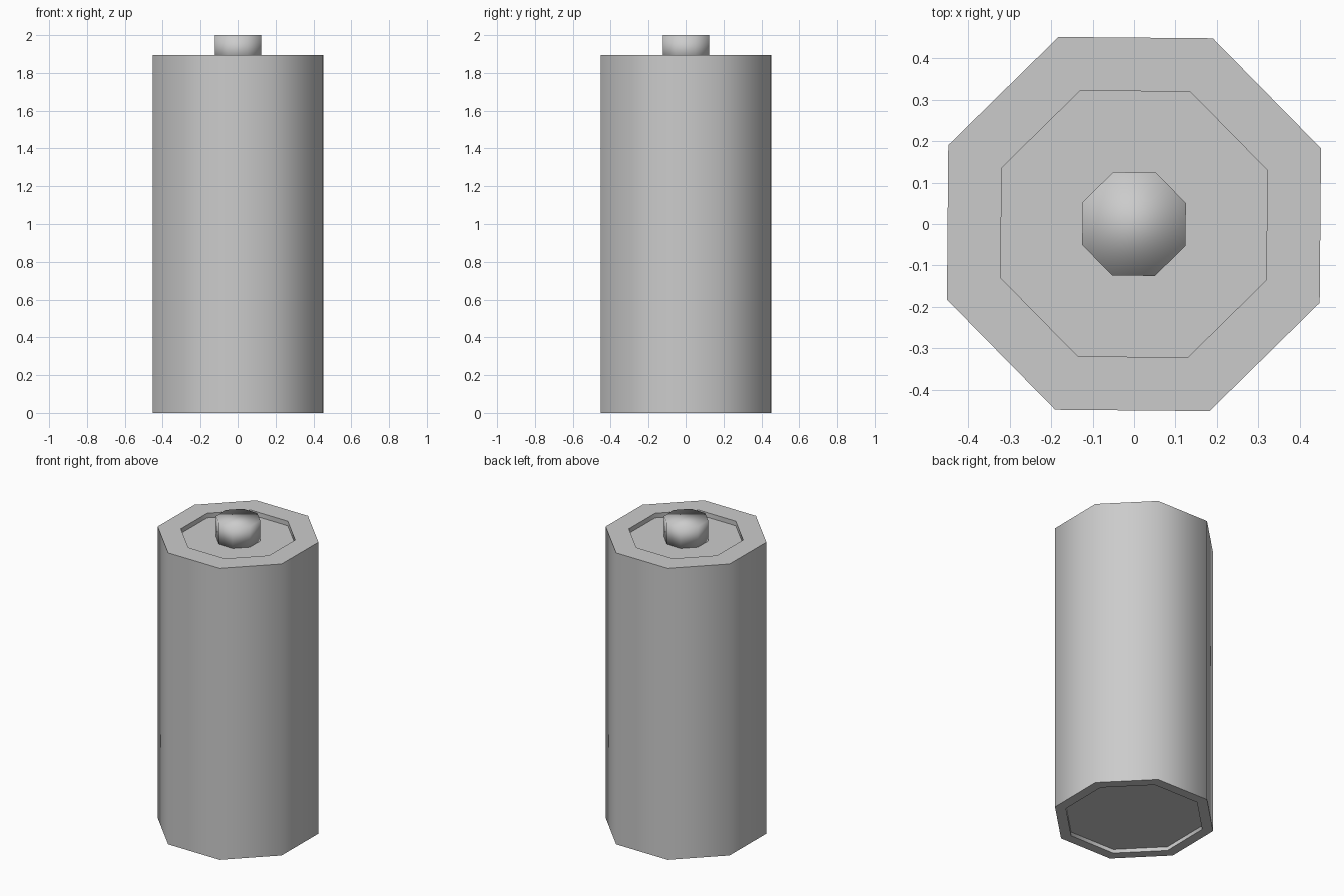
import bpy, bmesh, math

if "Cube" in bpy.data.objects:
    bpy.data.objects.remove(bpy.data.objects["Cube"])

SIDES = 8
TURN = math.radians(22.0)  # almost exactly flat-on to the axes


def lathe(name, profile, smooth_angle):
    """Spin (radius, z) points into an eight-sided solid capped at both ends."""
    bm = bmesh.new()
    rings = []
    for r, z in profile:
        ring = []
        for i in range(SIDES):
            a = TURN + i * math.tau / SIDES
            ring.append(bm.verts.new((r * math.cos(a), r * math.sin(a), z)))
        rings.append(ring)
    for lo, hi in zip(rings, rings[1:]):
        for i in range(SIDES):
            j = (i + 1) % SIDES
            bm.faces.new((lo[i], lo[j], hi[j], hi[i]))
    bm.faces.new(rings[0][::-1])
    bm.faces.new(rings[-1])
    bmesh.ops.recalc_face_normals(bm, faces=bm.faces)
    mesh = bpy.data.meshes.new(name)
    bm.to_mesh(mesh)
    bm.free()
    obj = bpy.data.objects.new(name, mesh)
    bpy.context.collection.objects.link(obj)
    bpy.ops.object.select_all(action='DESELECT')
    obj.select_set(True)
    bpy.context.view_layer.objects.active = obj
    bpy.ops.object.shade_smooth_by_angle(angle=math.radians(smooth_angle))
    return obj


# Casing with a shallow recess in the base and in the top
lathe("battery_casing", [
    (0.42, 0.025), (0.42, 0.0), (0.487, 0.0),
    (0.487, 1.895), (0.347, 1.895), (0.347, 1.865),
], 60)

# Terminal knob standing on the recess floor, softly shaded all over
lathe("terminal_knob", [(0.135, 1.86), (0.135, 2.0)], 100)
